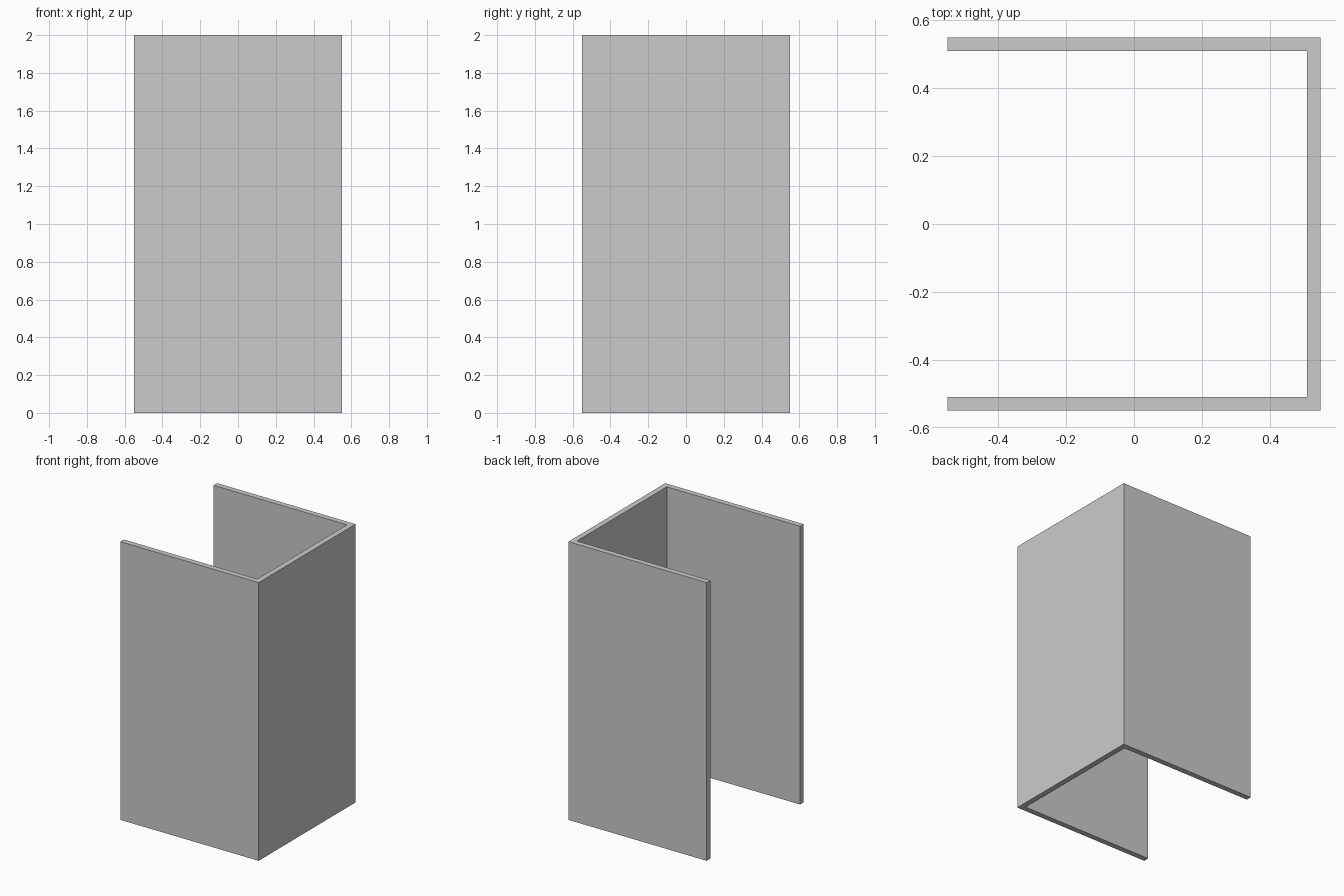
import bpy
import bmesh

if "Cube" in bpy.data.objects:
    bpy.data.objects.remove(bpy.data.objects["Cube"])

HALF = 0.55      # half of the outer width and depth
WALL = 0.04      # wall thickness
HEIGHT = 2.0
INNER = HALF - WALL

# U-shaped channel profile, open towards -x
profile = [(-HALF, -HALF), (HALF, -HALF), (HALF, HALF), (-HALF, HALF),
           (-HALF, INNER), (INNER, INNER), (INNER, -INNER), (-HALF, -INNER)]

# Extrude the profile upwards into one closed solid
bm = bmesh.new()
base = bm.faces.new([bm.verts.new((x, y, 0)) for x, y in profile])
result = bmesh.ops.extrude_face_region(bm, geom=[base], use_keep_orig=True)
top_verts = [g for g in result["geom"] if isinstance(g, bmesh.types.BMVert)]
bmesh.ops.translate(bm, verts=top_verts, vec=(0, 0, HEIGHT))
bmesh.ops.recalc_face_normals(bm, faces=bm.faces)

mesh = bpy.data.meshes.new("three_sided_wall")
bm.to_mesh(mesh)
bm.free()
bpy.context.collection.objects.link(bpy.data.objects.new("three_sided_wall", mesh))
